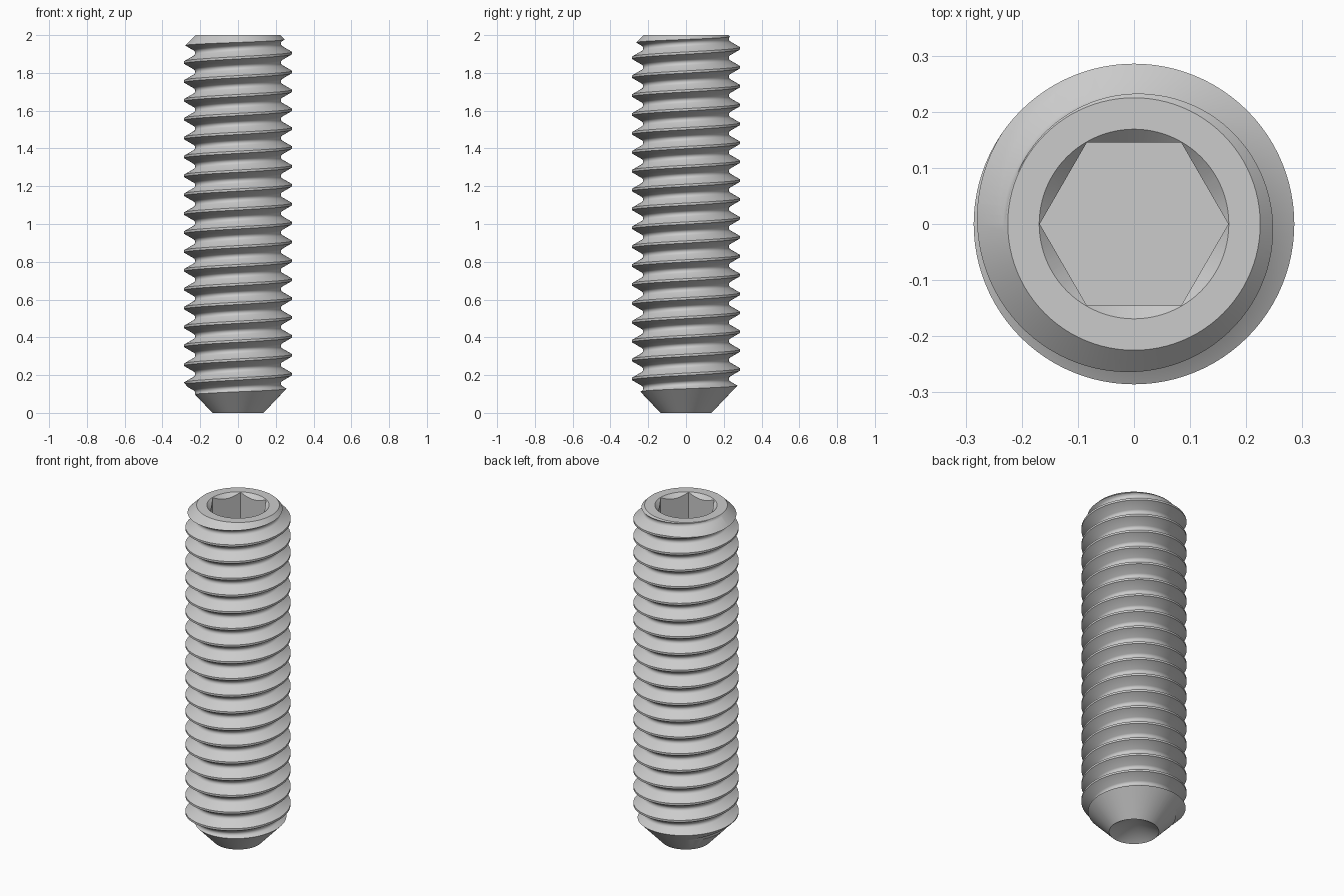
import bpy, bmesh, math

if "Cube" in bpy.data.objects:
    bpy.data.objects.remove(bpy.data.objects["Cube"])

N, PITCH, TURNS, Z0 = 96, 0.1, 24, -0.195
# one pitch of the thread: (height along axis, radius), starting at the crest
THREAD = [(-0.006, 0.2857), (0.006, 0.2857), (0.036, 0.2335), (0.042, 0.2285),
          (0.05, 0.2265), (0.058, 0.2285), (0.064, 0.2335)]


def finish(name, bm):
    bmesh.ops.recalc_face_normals(bm, faces=bm.faces[:])
    me = bpy.data.meshes.new(name)
    bm.to_mesh(me)
    bm.free()
    ob = bpy.data.objects.new(name, me)
    bpy.context.collection.objects.link(ob)
    return ob


def lathe(name, profile, sides=N):
    """Solid of revolution; the first and last points lie on the axis."""
    bm = bmesh.new()
    rings = []
    for r, z in profile:
        if r == 0:
            rings.append([bm.verts.new((0, 0, z))] * sides)
        else:
            rings.append([bm.verts.new((r * math.cos(math.tau * j / sides),
                                        r * math.sin(math.tau * j / sides), z))
                          for j in range(sides)])
    for a, b in zip(rings, rings[1:]):
        for j in range(sides):
            k = (j + 1) % sides
            bm.faces.new(list(dict.fromkeys((a[j], a[k], b[k], b[j]))))
    return finish(name, bm)


def helical_rod(name):
    """Endless right-hand thread as a closed solid, longer than the screw."""
    bm = bmesh.new()
    m = len(THREAD)
    levels = m * TURNS
    cols = []
    for j in range(N):
        a = math.tau * j / N
        count = levels + (m if j == 0 else 0)
        col = []
        for k in range(count):
            dz, r = THREAD[k % m]
            z = Z0 + dz + PITCH * (k // m + j / N)
            col.append(bm.verts.new((r * math.cos(a), r * math.sin(a), z)))
        cols.append(col)
    for j in range(N):
        nxt, shift = (cols[j + 1], 0) if j < N - 1 else (cols[0], m)
        for k in range(levels - 1):
            bm.faces.new((cols[j][k], nxt[k + shift], nxt[k + 1 + shift], cols[j][k + 1]))
    # close both ragged ends with fans to the axis
    edges = [e for e in bm.edges if e.is_boundary]
    for low, z in ((True, Z0 - 0.1), (False, Z0 + PITCH * (TURNS + 2))):
        tip = bm.verts.new((0, 0, z))
        for e in edges:
            if (e.verts[0].co.z < 1) == low:
                bm.faces.new((e.verts[0], e.verts[1], tip))
    return finish(name, bm)


def boolean(target, tool, operation):
    mod = target.modifiers.new(tool.name, 'BOOLEAN')
    mod.object, mod.operation, mod.solver = tool, operation, 'EXACT'
    bpy.context.view_layer.objects.active = target
    bpy.ops.object.modifier_apply(modifier=mod.name)
    bpy.data.objects.remove(tool, do_unlink=True)


screw = helical_rod("threaded_screw")

# envelope: cup point, conical tip and chamfered top
blank = lathe("blank", [(0, 0.08), (0.135, 0), (0.4, 0.279), (0.4, 1.825), (0.225, 2), (0, 2)])
boolean(screw, blank, 'INTERSECT')

# hex socket and its countersunk rim
socket = lathe("hex_socket", [(0, 1.64), (0.168, 1.64), (0.168, 2.1), (0, 2.1)], 6)
boolean(screw, socket, 'DIFFERENCE')
rim = lathe("socket_rim", [(0, 1.9), (0.069, 1.9), (0.219, 2.05), (0, 2.05)])
boolean(screw, rim, 'DIFFERENCE')

# smooth thread with crisp edges
bpy.ops.object.select_all(action='DESELECT')
screw.select_set(True)
bpy.context.view_layer.objects.active = screw
bpy.ops.object.shade_smooth_by_angle(angle=math.radians(30))
